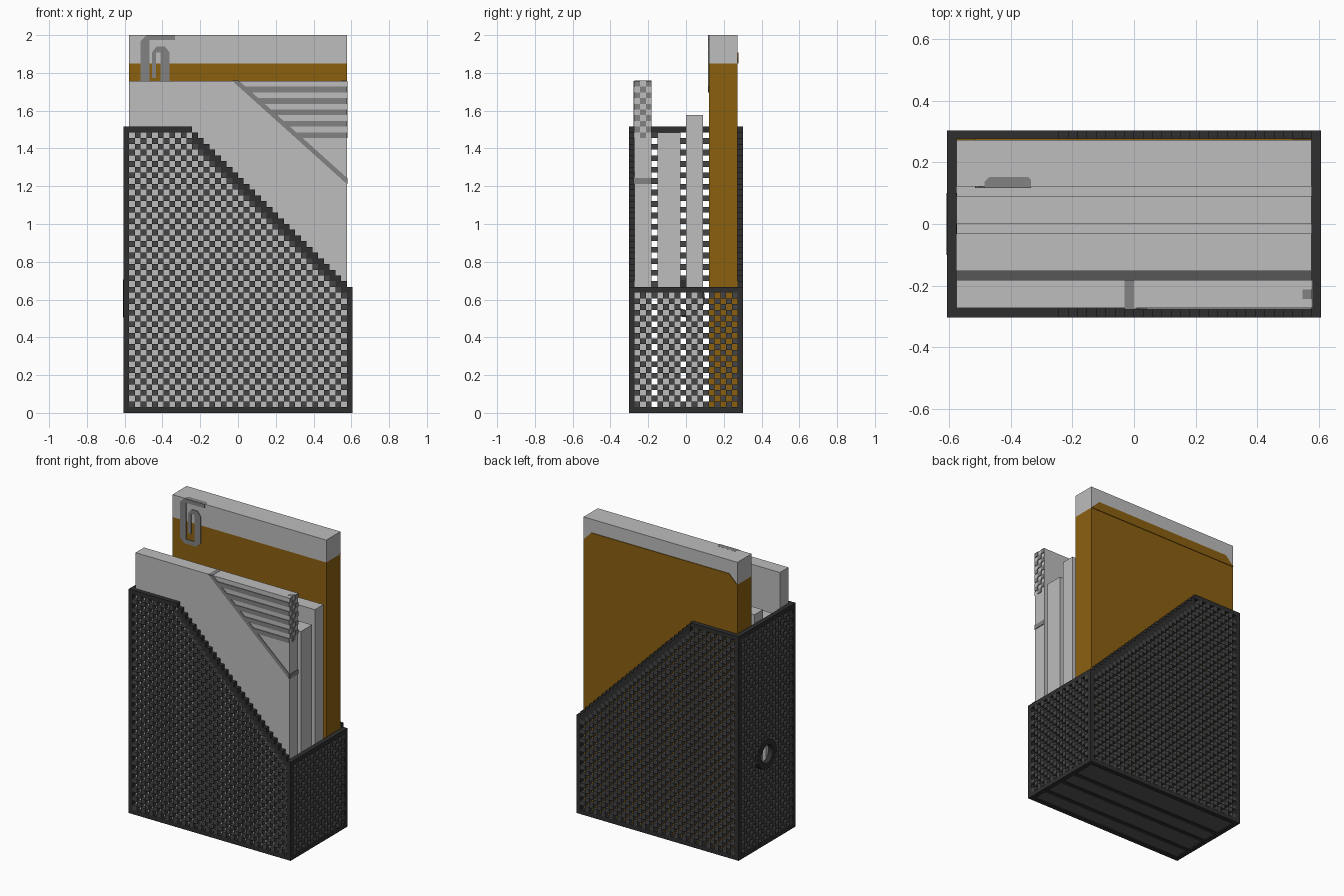
import bpy, bmesh, math

cube = bpy.data.objects.get("Cube")
if cube:
    bpy.data.objects.remove(cube, do_unlink=True)

V = 1 / 66          # grid unit; all sizes below are in grid units
T = 0.3             # thickness of painted plates


def material(name, r, g, b):
    m = bpy.data.materials.new(name)
    m.use_nodes = True
    m.diffuse_color = (r, g, b, 1)
    m.node_tree.nodes["Principled BSDF"].inputs["Base Color"].default_value = (r, g, b, 1)
    return m


RIM = material("black metal", 0.028, 0.028, 0.028)
MESH = material("dark grey mesh", 0.06, 0.06, 0.06)
FLOOR = material("grey floor", 0.095, 0.095, 0.095)
PAPER = material("light grey paper", 0.51, 0.51, 0.51)
MARK = material("mid grey print", 0.225, 0.225, 0.225)
BROWN = material("brown card", 0.262, 0.118, 0.005)


def finish(name, bm, mat):
    bmesh.ops.recalc_face_normals(bm, faces=bm.faces[:])
    me = bpy.data.meshes.new(name)
    bm.to_mesh(me)
    bm.free()
    me.materials.append(mat)
    ob = bpy.data.objects.new(name, me)
    bpy.context.scene.collection.objects.link(ob)
    return ob


def add_prism(bm, pts, lo, hi, axis):
    """Extrude a 2D outline from lo to hi along the given axis."""
    def place(p, h):
        c = list(p)
        c.insert(axis, h)
        return [k * V for k in c]
    a = [bm.verts.new(place(p, lo)) for p in pts]
    b = [bm.verts.new(place(p, hi)) for p in pts]
    bm.faces.new(a)
    bm.faces.new(b[::-1])
    n = len(pts)
    for i in range(n):
        j = (i + 1) % n
        bm.faces.new((a[i], b[i], b[j], a[j]))


def prisms(name, outlines, lo, hi, axis, mat):
    bm = bmesh.new()
    for pts in outlines:
        add_prism(bm, pts, lo, hi, axis)
    return finish(name, bm, mat)


def rect(a0, a1, b0, b1):
    return [(a0, b0), (a1, b0), (a1, b1), (a0, b1)]


def box(name, x0, x1, y0, y1, z0, z1, mat):
    return prisms(name, [rect(x0, x1, y0, y1)], z0, z1, 2, mat)


def wall_top(x):
    """Stepped top of the side walls: flat, then falling at 45 degrees."""
    return 100 if x < -16 else 82 - x


# Side walls: rim bars with a chequered mesh inside
rim = [rect(-40, -38, 0, 100), rect(38, 40, 0, 44), rect(-38, 38, 0, 2),
       rect(-38, -16, 98, 100)]
holes = []
for x in range(-38, 38, 2):
    top = wall_top(x)
    if x >= -16:
        rim.append(rect(x, x + 2, top - 4, top))
    limit = top - (2 if x < -16 else 4)
    for z in range(2, limit, 2):
        if (x + z) // 2 % 2 == 0:
            holes.append(rect(x, x + 2, z, z + 2))
for side, y0 in (("front", -20), ("back", 18)):
    prisms(side + "_wall_rim", rim, y0, y0 + 2, 1, RIM)
    prisms(side + "_wall_mesh", holes, y0, y0 + 2, 1, MESH)

# End walls: low at the open end, tall with a finger hole at the other
GRIP_Z = 40
for name, x0, top in (("low_end", 38, 44), ("tall_end", -40, 100)):
    prisms(name + "_rim", [rect(-18, 18, 0, 2), rect(-18, 18, top - 2, top)],
           x0, x0 + 2, 0, RIM)
    cells = []
    for y in range(-18, 18, 2):
        for z in range(2, top - 2, 2):
            in_grip = x0 < 0 and math.hypot(y + 1, z + 1 - GRIP_Z) < 6
            if (y + z) // 2 % 2 == 0 and not in_grip:
                cells.append(rect(y, y + 2, z, z + 2))
    prisms(name + "_mesh", cells, x0, x0 + 2, 0, MESH)

# Finger hole ring
ring = []
N = 24
for i in range(N):
    a, b = (2 * math.pi * k / N for k in (i, i + 1))
    ring.append([(r * math.cos(t), GRIP_Z + r * math.sin(t))
                 for r, t in ((4, a), (6.6, a), (6.6, b), (4, b))])
prisms("finger_ring", ring, -40.1, -37.9, 0, RIM)

# Floor with strips between the files
box("floor", -38, 38, -18, 18, 0.5, 2, FLOOR)
prisms("floor_grooves", [rect(-38, 38, y, y + 2) for y in (-12, -2, 6)], 0.3, 0.5, 2, RIM)
prisms("floor_paper_strips", [rect(-38, 38, y, y + 2) for y in (-2, 6)], 2, 2.3, 2, PAPER)

# Files, from front to back
box("front_file", -38, 38, -18, -12, 2, 116, PAPER)
box("second_file", -38, 38, -10, -2, 2, 98, PAPER)
box("third_file", -38, 38, 0, 6, 2, 104, PAPER)
box("folder_card", -38, 38, 8, 18, 2, 122, BROWN)
box("folder_paper", -38, 38, 8, 18, 122, 132, PAPER)
prisms("folder_back_flap", [[(-38, 122), (38, 122), (34, 126), (-34, 126)]],
       18, 18 + T, 1, BROWN)


# Printed corner on the front file: diagonal line and stripes
def diagonal(z):
    return -2 + (116 - z) / 0.9


stripes = [[(-2, 116), (0.4, 116), (38, 82.2), (38, 80)]]
for z in range(96, 114, 4):
    stripes.append([(diagonal(z), z), (38, z), (38, z + 2), (diagonal(z + 2), z + 2)])
prisms("front_file_stripes", stripes, -18 - T, -18, 1, MARK)
checks = [rect(-18, -12, 80, 82)]
for y in range(-18, -12, 2):
    for z in range(96, 116, 2):
        if (y + z) // 2 % 2 == 0:
            checks.append(rect(y, y + 2, z, z + 2))
prisms("front_file_side_print", checks, 38, 38 + T, 0, MARK)
prisms("front_file_top_print", [rect(-2, 0, -18, -12), rect(36, 38, -16, -14)],
       116, 116 + T / 3, 2, MARK)

# Paper clip on the folder
clip = [
    [(-34, 128), (-22, 130.3), (-22, 132), (-32, 132), (-34, 130)],
    rect(-34, -31, 114, 128.6),
    [(-34, 114), (-32, 112), (-26, 112), (-24, 114)],
    rect(-27, -24, 114, 126),
    [(-30, 126), (-24, 126), (-25.5, 128), (-28.5, 128)],
    rect(-30, -28.6, 117, 126),
]
clip[0] = [(-34, 128.6), (-31, 128.6), (-31, 130.3), (-22, 130.3), (-22, 132),
           (-32, 132), (-34, 130)]
prisms("paper_clip", clip, 8 - T, 8, 1, MARK)
prisms("paper_clip_top", [[(-32, 8), (-22, 8), (-22, 9.4), (-22.6, 10), (-31, 10), (-32, 9)]],
       132, 132 + T / 10, 2, MARK)
